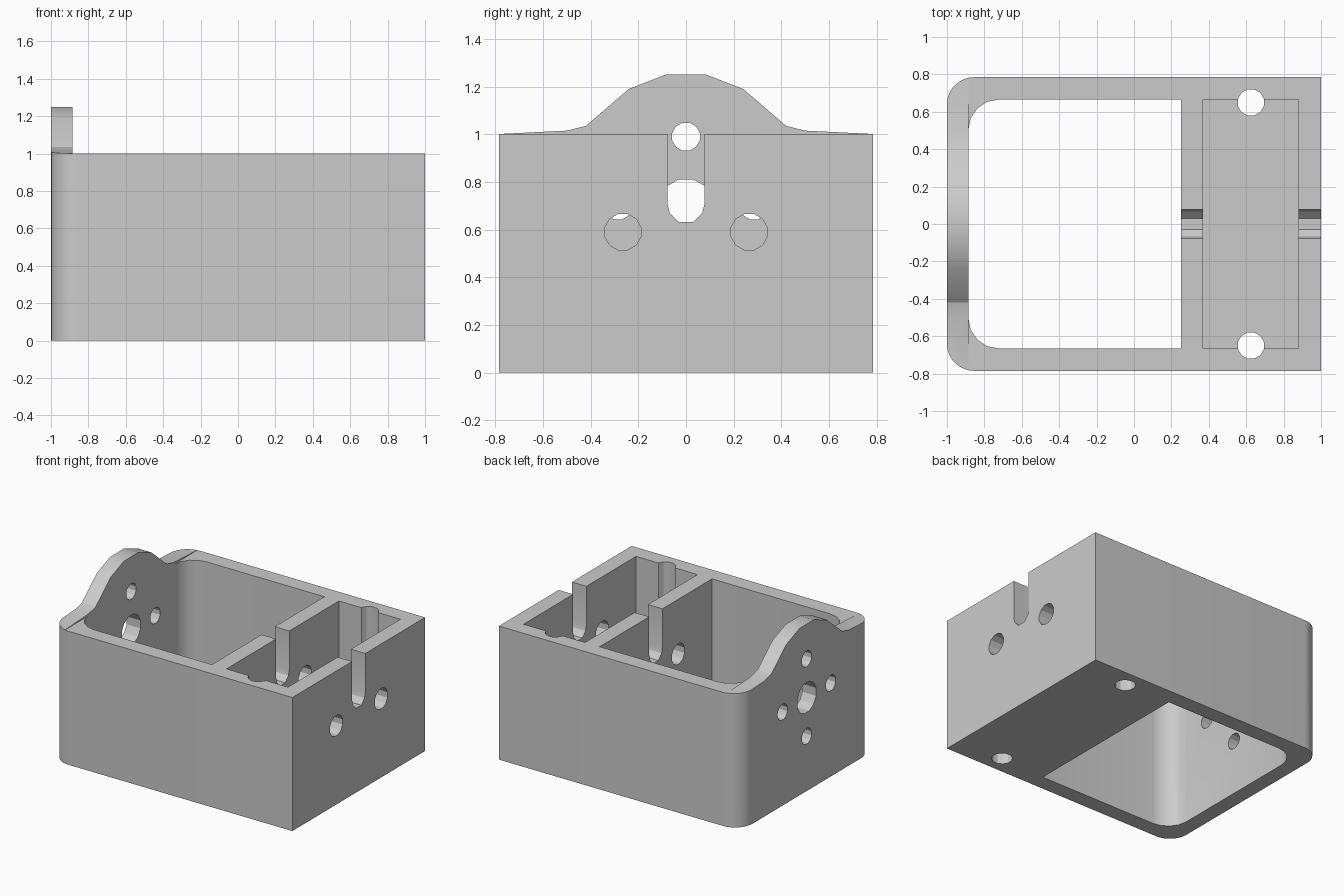
import bpy
import bmesh
import math
from mathutils import Vector

if "Cube" in bpy.data.objects:
    bpy.data.objects.remove(bpy.data.objects["Cube"], do_unlink=True)

grey = bpy.data.materials.new("plain_grey")
grey.use_nodes = True
colour = (0.6, 0.6, 0.6, 1)
grey.diffuse_color = colour
grey.node_tree.nodes["Principled BSDF"].inputs["Base Color"].default_value = colour

HALF_WIDTH = 0.785
INNER = 0.665
WALL_X = -0.885
FLOOR = 0.12


def prism(name, points, axis, low, high):
    """Extrude a 2D outline along axis: 'x' takes (y, z), 'z' takes (x, y)."""
    bm = bmesh.new()
    place = (lambda a, b: (low, a, b)) if axis == "x" else (lambda a, b: (a, b, low))
    face = bm.faces.new([bm.verts.new(place(a, b)) for a, b in points])
    top = bmesh.ops.extrude_face_region(bm, geom=[face])["geom"]
    shift = Vector((high - low, 0, 0)) if axis == "x" else Vector((0, 0, high - low))
    bmesh.ops.translate(bm, vec=shift, verts=[g for g in top if isinstance(g, bmesh.types.BMVert)])
    bmesh.ops.recalc_face_normals(bm, faces=bm.faces)
    mesh = bpy.data.meshes.new(name)
    bm.to_mesh(mesh)
    bm.free()
    mesh.materials.append(grey)
    obj = bpy.data.objects.new(name, mesh)
    bpy.context.collection.objects.link(obj)
    return obj


def arc(cx, cy, r, start, end, steps):
    return [(cx + r * math.cos(math.radians(start + (end - start) * i / steps)),
             cy + r * math.sin(math.radians(start + (end - start) * i / steps)))
            for i in range(steps + 1)]


def circle(cx, cy, r):
    return arc(cx, cy, r, 15, 345, 11)


def rect(a0, b0, a1, b1):
    return [(a0, b0), (a1, b0), (a1, b1), (a0, b1)]


def rounded_left(x0, x1, half, r, steps):
    """Rectangle with both corners at x0 rounded."""
    return ([(x1, -half), (x1, half)]
            + arc(x0 + r, half - r, r, 90, 180, steps)
            + arc(x0 + r, r - half, r, 180, 270, steps))


# Outer block, tall enough to hold the raised end wall
body = prism("housing", rounded_left(-1, 1, HALF_WIDTH, 0.145, 8), "z", 0, 1.25)

cutters = []


def cut(name, points, axis, low, high):
    cutters.append(prism(name, points, axis, low, high))


# Lower the rim everywhere except the curved tab on the end wall
cut("rim_cut", rect(WALL_X, -1, 1.2, 1), "z", 1, 1.5)
crest = [(0.085, 1.25), (0.24, 1.19), (0.42, 1.035), (0.5, 1.015), (HALF_WIDTH, 1.001), (1, 1.001)]
for side in (-1, 1):
    outline = [(side * y, z) for y, z in crest]
    cut("tab_cut", outline + [(side, 1.5), (side * 0.085, 1.5)], "x", -1.2, -0.8)

# Open compartment and floored compartment
cut("open_bay", rounded_left(WALL_X, 0.25, INNER, 0.16, 4), "z", -0.2, 1.4)
cut("floored_bay", rect(0.37, -INNER, 0.88, INNER), "z", FLOOR, 1.4)

# Vertical screw holes
for side in (-1, 1):
    cut("screw_hole", circle(0.625, side * 0.65, 0.072), "z", -0.2, 1.4)
    cut("cable_hole", circle(side * 0.265, 0.59, 0.078), "x", 0.1, 1.2)
    cut("side_mount_hole", circle(side * 0.285, 0.7, 0.06), "x", -1.2, -0.6)
    cut("end_mount_hole", circle(0, 0.7 + side * 0.29, 0.06), "x", -1.2, -0.6)

# Shaft hole in the end wall and slots in the two cross walls
cut("shaft_hole", circle(0, 0.7, 0.115), "x", -1.2, -0.6)
slot = [(0.078, 1.4), (-0.078, 1.4), (-0.078, 0.71), (-0.068, 0.67), (-0.03, 0.631)]
slot += [(-y, z) for y, z in reversed(slot[2:])]
cut("slot", slot, "x", 0.1, 1.2)

# Apply every cut, then drop the cutters
bpy.ops.object.select_all(action="DESELECT")
body.select_set(True)
bpy.context.view_layer.objects.active = body
for cutter in cutters:
    mod = body.modifiers.new(cutter.name, "BOOLEAN")
    mod.operation = "DIFFERENCE"
    mod.solver = "EXACT"
    mod.object = cutter
    bpy.ops.object.modifier_apply(modifier=mod.name)
for cutter in cutters:
    bpy.data.objects.remove(cutter, do_unlink=True)

bpy.ops.object.shade_smooth_by_angle(angle=math.radians(26))
